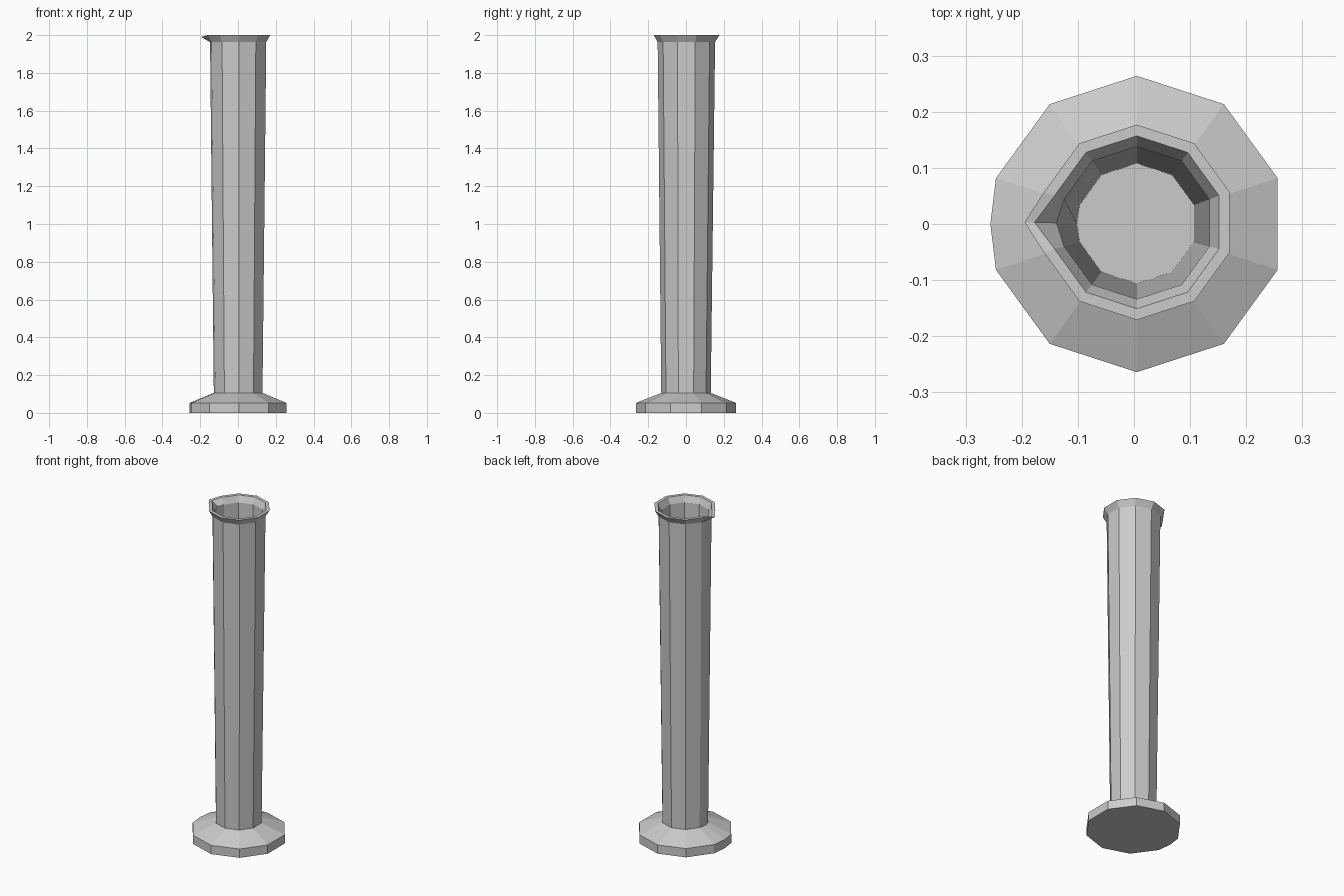
import bpy, bmesh
from math import cos, sin, radians

cube = bpy.data.objects.get("Cube")
if cube:
    bpy.data.objects.remove(cube, do_unlink=True)

grey = bpy.data.materials.new("plain grey")
grey.use_nodes = True
colour = (0.6, 0.6, 0.6, 1)
grey.diffuse_color = colour
grey.node_tree.nodes["Principled BSDF"].inputs["Base Color"].default_value = colour

# Ten evenly spaced corners plus one extra at the spout side
angles = sorted([18 + 36 * i for i in range(10)] + [180])

# radius, height, centre y, spout radius, spout height
profile = [
    (0.264, 0.0, 0.0, 0.261, 0.0),         # foot underside
    (0.264, 0.053, 0.0, 0.261, 0.053),     # foot edge
    (0.131, 0.106, 0.0, 0.133, 0.106),     # bottom of tube
    (0.152, 1.963, 0.002, 0.153, 1.963),   # top of tube
    (0.174, 2.0, 0.003, 0.2, 1.99),        # outer lip
    (0.154, 2.0, 0.003, 0.182, 1.99),      # inner lip
    (0.136, 1.963, 0.002, 0.143, 1.963),   # inside below lip
    (0.107, 0.106, 0.001, 0.107, 0.106),   # inside floor edge
    (0.098, 0.106, 0.001, 0.098, 0.106),   # floor panel
]


def ring(bm, radius, height, cy, spout_radius, spout_height):
    verts = []
    for a in angles:
        r, z = (spout_radius, spout_height) if a == 180 else (radius, height)
        verts.append(bm.verts.new((0.005 + r * cos(radians(a)), cy + r * sin(radians(a)), z)))
    return verts


# Footed cylinder with open, lipped top
bm = bmesh.new()
rings = [ring(bm, *row) for row in profile]
n = len(angles)
for low, high in zip(rings, rings[1:]):
    for i in range(n):
        j = (i + 1) % n
        bm.faces.new((low[i], low[j], high[j], high[i]))
bm.faces.new(list(reversed(rings[0])))
bm.faces.new(rings[-1])
bmesh.ops.recalc_face_normals(bm, faces=bm.faces)

mesh = bpy.data.meshes.new("measuring_cylinder")
bm.to_mesh(mesh)
bm.free()
mesh.materials.append(grey)
bpy.context.collection.objects.link(bpy.data.objects.new("measuring_cylinder", mesh))
